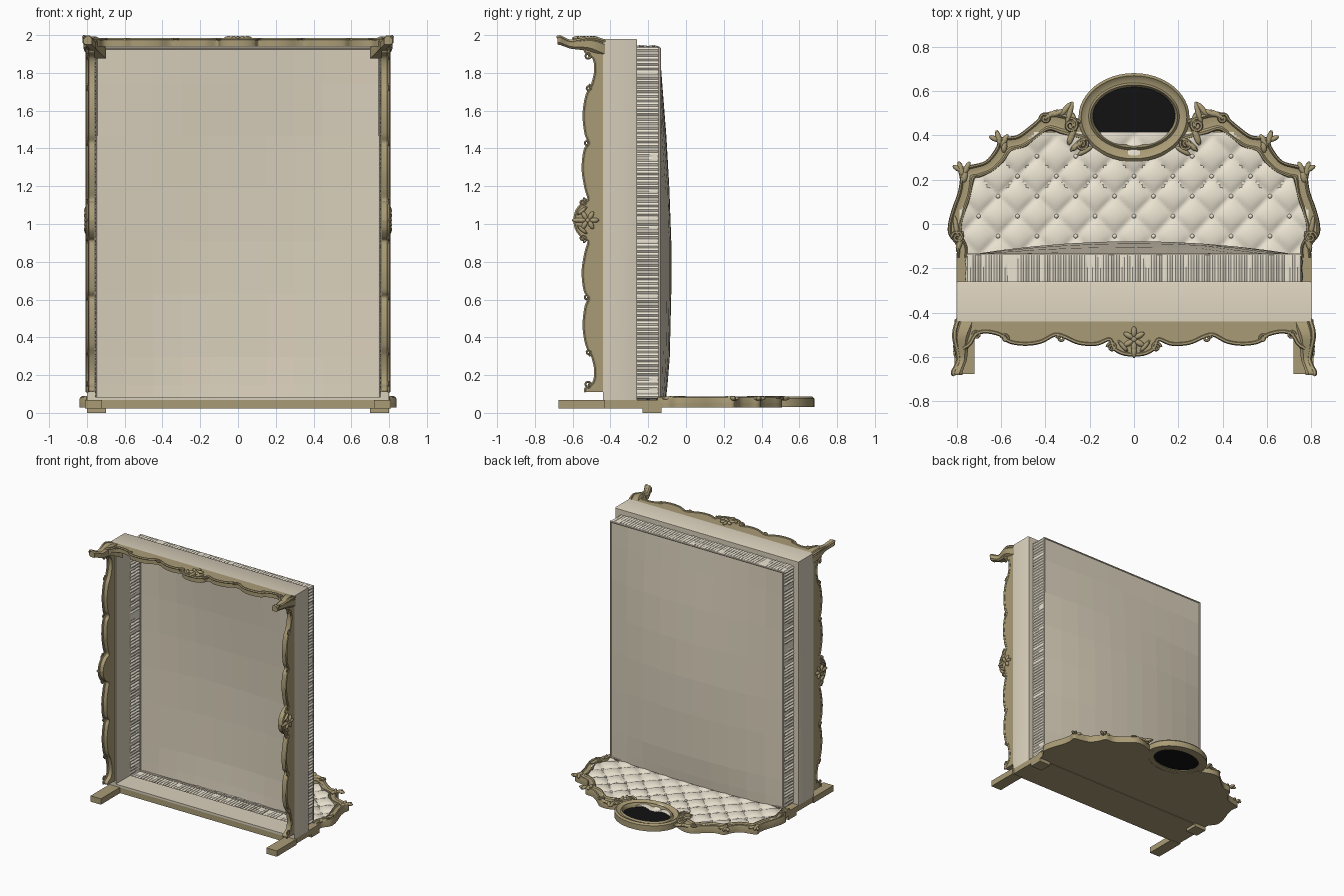
import bpy, bmesh, math, random
from mathutils import Vector
from mathutils.geometry import intersect_point_tri_2d

if "Cube" in bpy.data.objects:
    bpy.data.objects.remove(bpy.data.objects["Cube"])
random.seed(4)

def material(name, c):
    m = bpy.data.materials.new(name)
    m.diffuse_color = (*c, 1)
    m.use_nodes = True
    m.node_tree.nodes["Principled BSDF"].inputs["Base Color"].default_value = m.diffuse_color
    return m

WOOD = material("wood", (.40, .33, .18))
CLOTH = material("cloth", (.70, .63, .50))
PALE = material("pale_upholstery", (.84, .78, .65))
BLACK = material("black_glass", (.006, .006, .006))

def finish(name, bm, mat, recalc=True):
    if recalc:
        bmesh.ops.recalc_face_normals(bm, faces=bm.faces)
    me = bpy.data.meshes.new(name)
    bm.to_mesh(me)
    bm.free()
    me.materials.append(mat)
    ob = bpy.data.objects.new(name, me)
    bpy.context.collection.objects.link(ob)
    return ob

def loft(name, rows, mat, closed_row=False, closed_col=False, caps=False):
    bm = bmesh.new()
    v = [[bm.verts.new(p) for p in r] for r in rows]
    nr, nc = len(v), len(v[0])
    for i in range(nr if closed_col else nr - 1):
        for j in range(nc if closed_row else nc - 1):
            a, b = v[i], v[(i + 1) % nr]
            bm.faces.new((a[j], a[(j + 1) % nc], b[(j + 1) % nc], b[j]))
    if caps:
        bm.faces.new(v[0])
        bm.faces.new(v[-1])
    return finish(name, bm, mat)

def prism(name, pts, f, d0, d1, mat):
    return loft(name, [[f(s, y, d) for s, y in pts] for d in (d0, d1)], mat, True, False, True)

def box(name, x0, x1, y0, y1, z0, z1, mat):
    return prism(name, [(x0, y0), (x1, y0), (x1, y1), (x0, y1)], flat, z0, z1, mat)

def tube(name, pts, r, mat, cyclic=False):
    cu = bpy.data.curves.new(name, 'CURVE')
    cu.dimensions = '3D'
    cu.bevel_depth, cu.bevel_resolution, cu.use_fill_caps = r, 1, True
    sp = cu.splines.new('POLY')
    sp.points.add(len(pts) - 1)
    for p, q in zip(sp.points, pts):
        p.co = (*q, 1)
    sp.use_cyclic_u = cyclic
    tmp = bpy.data.objects.new(name + "_path", cu)
    bpy.context.collection.objects.link(tmp)
    me = bpy.data.meshes.new_from_object(tmp.evaluated_get(bpy.context.evaluated_depsgraph_get()))
    bpy.data.objects.remove(tmp)
    me.materials.clear()
    me.materials.append(mat)
    bpy.context.collection.objects.link(bpy.data.objects.new(name, me))

def smooth(pts, n=5):
    P = [Vector(p) for p in [pts[0]] + pts + [pts[-1]]]
    out = []
    for i in range(1, len(P) - 2):
        a, b, c, d = P[i - 1:i + 3]
        for k in range(n):
            t = k / n
            out.append(tuple(.5 * (2 * b + (c - a) * t + (2 * a - 5 * b + 4 * c - d) * t * t
                                   + (3 * b - a - 3 * c + d) * t ** 3)))
    return out + [tuple(pts[-1])]

def spiral(f, s, y, r, a0, turns, d):
    return [f(s + r * (1 - .75 * k / 20) * math.cos(a0 + turns * math.tau * k / 20),
              y + r * (1 - .75 * k / 20) * math.sin(a0 + turns * math.tau * k / 20), d) for k in range(21)]

def petals(name, f, items, d, mat=WOOD, thick=.012):
    # each item: s, y, angle in degrees, half length, half width
    bm = bmesh.new()
    for s, y, ang, ln, wd in items:
        a = math.radians(ang)
        for v in bmesh.ops.create_uvsphere(bm, u_segments=10, v_segments=6, radius=1)['verts']:
            x, w = v.co.x * ln, v.co.y * wd
            v.co = f(s + x * math.cos(a) - w * math.sin(a), y + x * math.sin(a) + w * math.cos(a), d + v.co.z * thick)
    finish(name, bm, mat)

def flat(x, y, z):
    return Vector((x, y, z))

def mirrored(sx):
    return lambda x, y, z: Vector((sx * x, y, z))

# Headboard outline: outer and inner edge of the carved frame (right half)
OUT = smooth([(.80, -.15), (.80, -.10), (.835, -.05), (.838, 0), (.82, .07), (.795, .14), (.785, .20), (.79, .25), (.74, .265),
              (.67, .285), (.625, .34), (.60, .39), (.53, .40), (.46, .45), (.40, .50), (.33, .505), (.24, .47)])
INN = smooth([(.75, -.15), (.75, -.10), (.772, -.05), (.772, 0), (.755, .06), (.735, .12), (.725, .17), (.715, .205), (.69, .21),
              (.635, .235), (.585, .28), (.55, .325), (.49, .345), (.43, .39), (.38, .42), (.32, .40), (.2, .37)])
arc = [(.22 * math.cos(a), .48 - .165 * math.sin(a)) for a in [math.pi * k / 16 for k in range(17)]]
prism("headboard_back", OUT + arc + [(-x, y) for x, y in reversed(OUT)], flat, .028, .052, WOOD)
SECTION = [(0, .03), (0, .070), (.06, .082), (.16, .086), (.26, .074), (.5, .071), (.72, .074), (.82, .084), (.93, .082), (1, .05)]
for sx in (1, -1):
    f = mirrored(sx)
    loft("headboard_frame", [[f(a[0] + (b[0] - a[0]) * t, a[1] + (b[1] - a[1]) * t, z) for t, z in SECTION]
                             for a, b in zip(OUT, INN)], WOOD)
    # carved leaves on the corners, shoulders and beside the oval
    petals("headboard_leaves", f, [
        (.78, .245, 75, .04, .014), (.755, .25, 115, .035, .013), (.795, .25, 30, .026, .012), (.765, .215, 100, .03, .016),
        (.61, .385, 75, .04, .014), (.585, .375, 120, .035, .013), (.63, .385, 25, .026, .012), (.585, .35, 95, .03, .014),
        (.31, .515, 130, .045, .013), (.29, .50, 105, .055, .013), (.345, .50, 160, .04, .013), (.38, .49, 150, .05, .012),
        (.27, .46, 80, .045, .014), (.28, .40, 110, .05, .015), (.25, .36, 140, .05, .014), (.22, .33, 150, .04, .012),
        (.80, -.02, 80, .06, .012), (.785, -.08, 105, .05, .014)], .077)
    tube("headboard_scroll", spiral(f, .285, .445, .032, 1.5, 1.4, .083), .008, WOOD)
    tube("headboard_scroll", spiral(f, .235, .36, .028, 2.5, 1.4, .083), .007, WOOD)
    tube("headboard_scroll", spiral(f, .795, -.06, .028, 0, 1.4, .083), .007, WOOD)
    tube("headboard_scroll", spiral(f, .40, .475, .024, 0, 1.3, .083), .007, WOOD)

# Oval mirror with moulded ring
ring = [(0, .03), (0, .075), (.012, .088), (.026, .077), (.045, .074), (.054, .086), (.065, .062), (.065, .03)]
def oval(rx, ry, z, n=48, cy=.48):
    return [(rx * math.cos(math.tau * k / n), cy + ry * math.sin(math.tau * k / n), z) for k in range(n)]
loft("oval_ring", [oval(.25 - t, .20 - 1.07 * t, z, cy=.48 + .1 * t) for t, z in ring], WOOD, True, True)
loft("oval_glass", [oval(.195, .14, .036), oval(.195, .14, .054)], BLACK, True, False, True)

# Diamond tufted panel clipped to the middle of the frame
mid = [((a[0] + b[0]) / 2, (a[1] + b[1]) / 2) for a, b in zip(OUT, INN)]
def inside(x, y, poly):
    x, hit = abs(x), False
    loop = poly + [(0, poly[-1][1]), (0, poly[0][1])]
    for (x1, y1), (x2, y2) in zip(loop, loop[1:] + loop[:1]):
        if (y1 > y) != (y2 > y) and x + 1e-5 < x1 + (y - y1) * (x2 - x1) / (y2 - y1):
            hit = not hit
    return hit
bm = bmesh.new()
grid = {}
for i in range(-64, 65):
    for j in range(46):
        x, y = i * .0125, -.148 + j * .0125
        if inside(x, y, mid):
            X, Y = (x - .0875) / .175, (y + .055) / .18
            puff = abs(math.sin(math.pi * (X + Y)) * math.sin(math.pi * (X - Y))) ** .4
            grid[i, j] = bm.verts.new((x, y, .055 + .024 * puff))
for i, j in grid:
    q = [grid.get(k) for k in ((i, j), (i + 1, j), (i + 1, j + 1), (i, j + 1))]
    if all(q):
        bm.faces.new(q)
finish("tufted_panel", bm, PALE)
spots = [(.175 * i + (.0875 if r % 2 == 0 else 0), -.055 + .09 * r) for r in range(5) for i in range(-5, 6)]
petals("tuft_buttons", flat, [(x, y, 0, .010, .010) for x, y in spots
                             if inside(x, y, INN) and (x / .25) ** 2 + ((y - .48) / .2) ** 2 > 1.1], .06, PALE, .008)

# Lower headboard, rear legs and back blocks
box("headboard_base", -.80, .80, -.44, -.14, .024, .068, WOOD)
for sx in (1, -1):
    f = mirrored(sx)
    prism("rear_leg", [(.72, -.675), (.81, -.675), (.81, -.43), (.72, -.43)], f, .022, .068, WOOD)
    prism("back_block", [(.70, -.23), (.80, -.23), (.80, -.13), (.70, -.13)], f, 0, .03, WOOD)

# Scalloped aprons: half profile mirrored about the centre, beaded edge, scrolls and flower
def apron(name, f, half, cusps):
    prof = smooth(half, 6)
    edge = [(-s, y) for s, y in reversed(prof[1:])] + prof
    prism(name, edge + [(half[-1][0], -.44), (-half[-1][0], -.44)], f, 0, .04, WOOD)
    tube(name + "_bead", [f(s, y, .038) for s, y in edge], .009, WOOD)
    for s, y, r in cusps:
        for k in (1, -1):
            tube(name + "_scroll", spiral(lambda a, b, d: f(k * a, b, d), s, y, r, 0, 1.4, .04), .006, WOOD)
    petals(name + "_flower", f, [(.028 * math.cos(a), -.52 + .034 * math.sin(a), math.degrees(a), .026, .013)
                                for a in [math.pi / 6 + math.pi / 3 * k for k in range(6)]]
           + [(0, -.52, 0, .014, .014), (0, -.575, 90, .03, .012), (.05, -.55, 50, .035, .01), (-.05, -.55, 130, .035, .01)], .043)

side = [(0, -.59), (.05, -.578), (.09, -.545), (.11, -.515), (.17, -.53), (.27, -.545), (.37, -.535), (.41, -.512),
        (.46, -.53), (.56, -.54), (.66, -.525), (.72, -.495), (.80, -.478), (.86, -.49), (.89, -.53), (.91, -.53)]
foot = [(0, -.59), (.05, -.583), (.09, -.56), (.11, -.52), (.17, -.54), (.25, -.535), (.32, -.505), (.36, -.50),
        (.42, -.53), (.49, -.54), (.56, -.53), (.60, -.50), (.66, -.485), (.71, -.495), (.74, -.54), (.77, -.56)]
for sx in (1, -1):
    apron("side_apron", lambda s, y, d, sx=sx: Vector((sx * (.76 + d), y, 1.02 + s)), side,
          [(.095, -.545, .022), (.41, -.525, .018), (.70, -.515, .018), (.87, -.52, .02)])
apron("foot_apron", lambda s, y, d: Vector((s, y, 1.94 + d)), foot,
      [(.10, -.555, .022), (.33, -.515, .018), (.58, -.515, .018), (.71, -.50, .018)])

# Cabriole front legs, curving outwards along the diagonal: y, outward shift, size
stations = smooth([(-.43, -.005, .10), (-.47, .008, .095), (-.51, .012, .08), (-.56, .002, .06), (-.61, -.006, .046),
                   (-.645, .006, .046), (-.668, .018, .05), (-.68, .014, .045)], 3)
for sx in (1, -1):
    rows = []
    for y, o, s in stations:
        X, Z, c = .805 + o, 1.98 + o, s * .25
        rows.append([(sx * px, y, pz) for px, pz in
                     ((X - s, Z - s), (X - c, Z - s), (X, Z - s + c), (X, Z - c), (X - c, Z), (X - s + c, Z), (X - s, Z - c))])
    loft("front_leg", rows, WOOD, True, False, True)
    tube("front_leg_rib", [(sx * (.797 + o), y, 1.972 + o) for y, o, s in stations], .011, WOOD)

# Cloth covered bed box, open underneath
def rect(h, z0, z1, y):
    return [(-h, y, z0), (h, y, z0), (h, y, z1), (-h, y, z1)]
loft("bed_box", [rect(.80, .066, 1.98, -.44), rect(.80, .066, 1.98, -.265), rect(.797, .066, 1.977, -.26),
                 rect(.755, .085, 1.935, -.26), rect(.755, .085, 1.935, -.44)], CLOTH, True, True)

# Pleated mattress side: a gathered wall around the perimeter
loop = []
corners = rect(.75, .075, 1.935, 0)
for a, b in zip(corners, corners[1:] + corners[:1]):
    a, b = Vector(a), Vector(b)
    n = int((b - a).length / .012)
    out = Vector((b.z - a.z, 0, a.x - b.x)).normalized()
    loop += [(a.lerp(b, k / n), out, (k % 2) * random.uniform(.004, .013)) for k in range(n)]
loft("pleated_side", [[p + o * (h * g) + Vector((0, y, 0)) for p, o, h in loop]
                      for y, g in ((-.265, .7), (-.235, 1), (-.20, .6), (-.17, 1), (-.14, .3))], PALE, True)

# Domed mattress top (single sheet) with piping
rise = [(0, .034), (.04, .042), (.12, .054), (.3, .062), (.45, .062), (.6, .052), (.75, .036), (.9, .014), (1, 0)]
mattress = loft("mattress_top", [[(.75 * u / 5, -.14 + h * (1 - abs(u / 5) ** 2), .072 + 1.86 * t) for u in range(-5, 6)]
                                 for t, h in rise], CLOTH)
tube("mattress_piping", rect(.75, .078, 1.93, -.14), .008, CLOTH, True)

# Smooth shading with kept edges, mattress stays faceted
for ob in bpy.context.scene.objects:
    ob.select_set(ob is not mattress)
bpy.context.view_layer.objects.active = bpy.data.objects["bed_box"]
bpy.ops.object.shade_smooth_by_angle(angle=math.radians(35))
